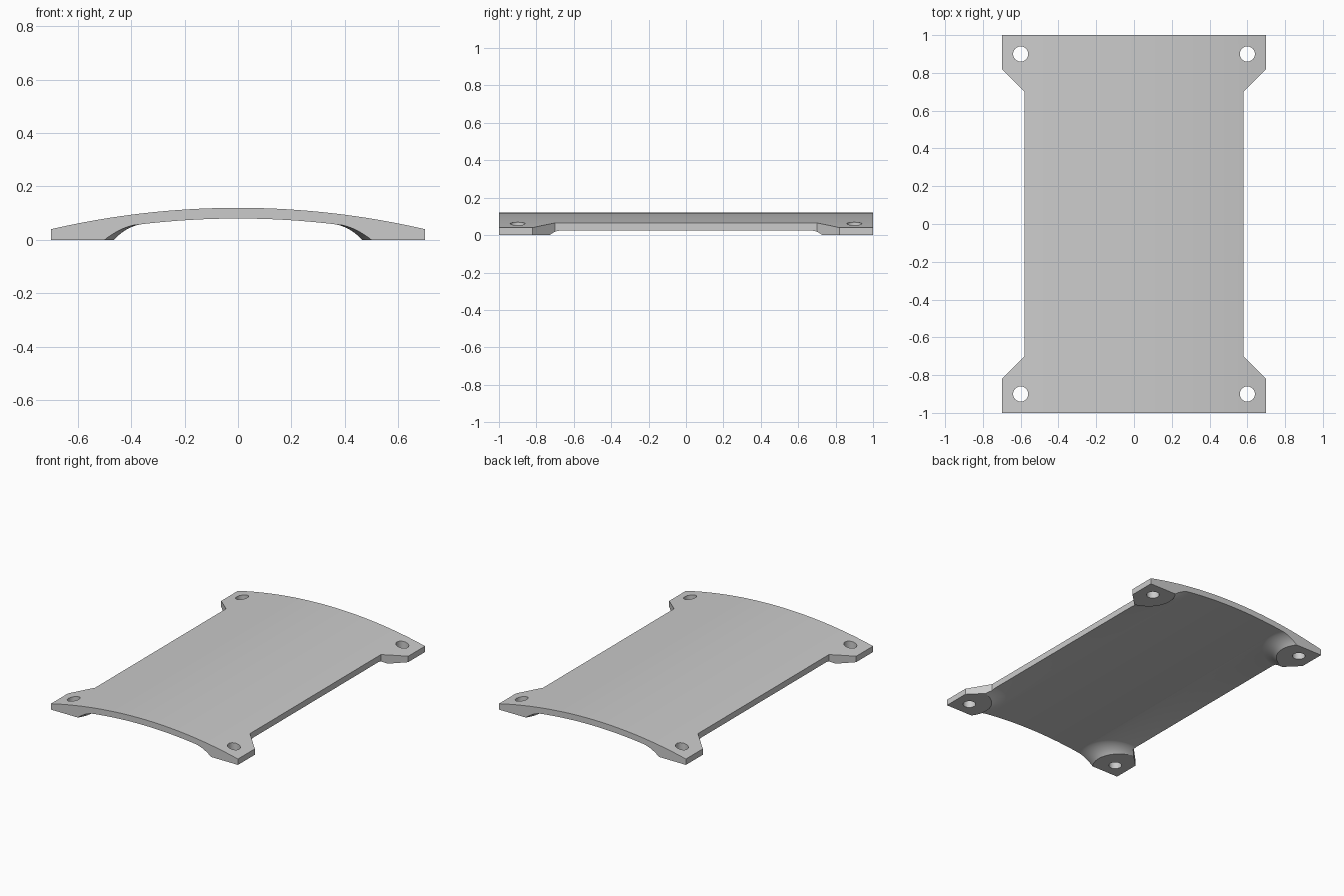
import bpy, bmesh, math

cube = bpy.data.objects.get("Cube")
if cube:
    bpy.data.objects.remove(cube, do_unlink=True)

TOP_R, UNDER_R = 3.1, 3.06          # radii of the arched skins
CREST, THICK = 0.12, 0.04
HOLE_X, HOLE_Y, HOLE_R = 0.6, 0.9, 0.04
FLARE_OUT, FLARE_R = 0.247, 0.16    # reach and fillet radius of the feet
SEG = 64


def arch_z(x, under=False):
    r = UNDER_R if under else TOP_R
    return CREST - (THICK if under else 0) - r + math.sqrt(r * r - x * x)


def make_object(name, bm):
    bmesh.ops.recalc_face_normals(bm, faces=bm.faces)
    mesh = bpy.data.meshes.new(name)
    bm.to_mesh(mesh)
    bm.free()
    ob = bpy.data.objects.new(name, mesh)
    bpy.context.collection.objects.link(ob)
    return ob


def prism(name, points, offset):
    bm = bmesh.new()
    face = bm.faces.new([bm.verts.new(p) for p in points])
    new = bmesh.ops.extrude_face_region(bm, geom=[face])["geom"]
    bmesh.ops.translate(bm, vec=offset,
                        verts=[v for v in new if isinstance(v, bmesh.types.BMVert)])
    return make_object(name, bm)


def combine(target, tool, operation):
    mod = target.modifiers.new(operation.title(), "BOOLEAN")
    mod.operation, mod.object, mod.solver = operation, tool, "EXACT"
    bpy.context.view_layer.objects.active = target
    bpy.ops.object.modifier_apply(modifier=mod.name)
    bpy.data.objects.remove(tool, do_unlink=True)


corners = [(sx, sy) for sx in (-1, 1) for sy in (-1, 1)]

# Arched plate, oversized before trimming
xs = [-0.96 + 0.02 * i for i in range(97)]
section = [(x, -1.2, arch_z(x)) for x in xs]
section += [(x, -1.2, arch_z(x, True)) for x in reversed(xs)]
plate = prism("arched_plate", section, (0, 2.4, 0))

# Flared feet: fillets swept around each hole, following the underside
bm = bmesh.new()
for sx, sy in corners:
    cx, cy = sx * HOLE_X, sy * HOLE_Y

    def ring(radius, lift):
        verts = []
        for i in range(SEG):
            a = math.tau * i / SEG
            x, y = cx + radius * math.cos(a), cy + radius * math.sin(a)
            verts.append(bm.verts.new((x, y, arch_z(x, True) + lift)))
        return verts

    rings = [ring(FLARE_OUT, 0.02), ring(FLARE_OUT, 0.0008)]
    for k in range(1, 13):
        reach = 0.147 * k / 12
        drop = FLARE_R - math.sqrt(FLARE_R ** 2 - reach ** 2)
        rings.append(ring(FLARE_OUT - reach, 0.0008 - drop))
    for a, b in zip(rings, rings[1:]):
        for i in range(SEG):
            j = (i + 1) % SEG
            bm.faces.new((a[i], a[j], b[j], b[i]))
    for loop, z in ((rings[0], arch_z(cx, True) + 0.02), (rings[-1], -0.1)):
        centre = bm.verts.new((cx, cy, z))
        for i in range(SEG):
            bm.faces.new((loop[i], loop[(i + 1) % SEG], centre))
combine(plate, make_object("flared_feet", bm), "UNION")

# Outline with wide ends and waisted sides; its base trims the feet flat
side = [(0.7, -1), (0.7, -0.82), (0.58, -0.7),
        (0.58, 0.7), (0.7, 0.82), (0.7, 1)]
outline = [(x, y, 0) for x, y in side] + [(-x, y, 0) for x, y in reversed(side)]
combine(plate, prism("outline", outline, (0, 0, 0.5)), "INTERSECT")

# Screw holes
bm = bmesh.new()
for sx, sy in corners:
    made = bmesh.ops.create_cone(bm, cap_ends=True, segments=48, radius1=HOLE_R,
                                 radius2=HOLE_R, depth=0.6)
    bmesh.ops.translate(bm, verts=made["verts"], vec=(sx * HOLE_X, sy * HOLE_Y, 0))
combine(plate, make_object("hole_cutters", bm), "DIFFERENCE")

# Single grey finish
grey = bpy.data.materials.new("light_grey")
grey.use_nodes = True
colour = (0.6, 0.6, 0.6, 1)
grey.diffuse_color = colour
grey.node_tree.nodes["Principled BSDF"].inputs["Base Color"].default_value = colour
plate.data.materials.clear()
plate.data.materials.append(grey)
for poly in plate.data.polygons:
    poly.material_index = 0

bpy.ops.object.select_all(action="DESELECT")
plate.select_set(True)
bpy.context.view_layer.objects.active = plate
bpy.ops.object.shade_smooth_by_angle(angle=math.radians(20))
